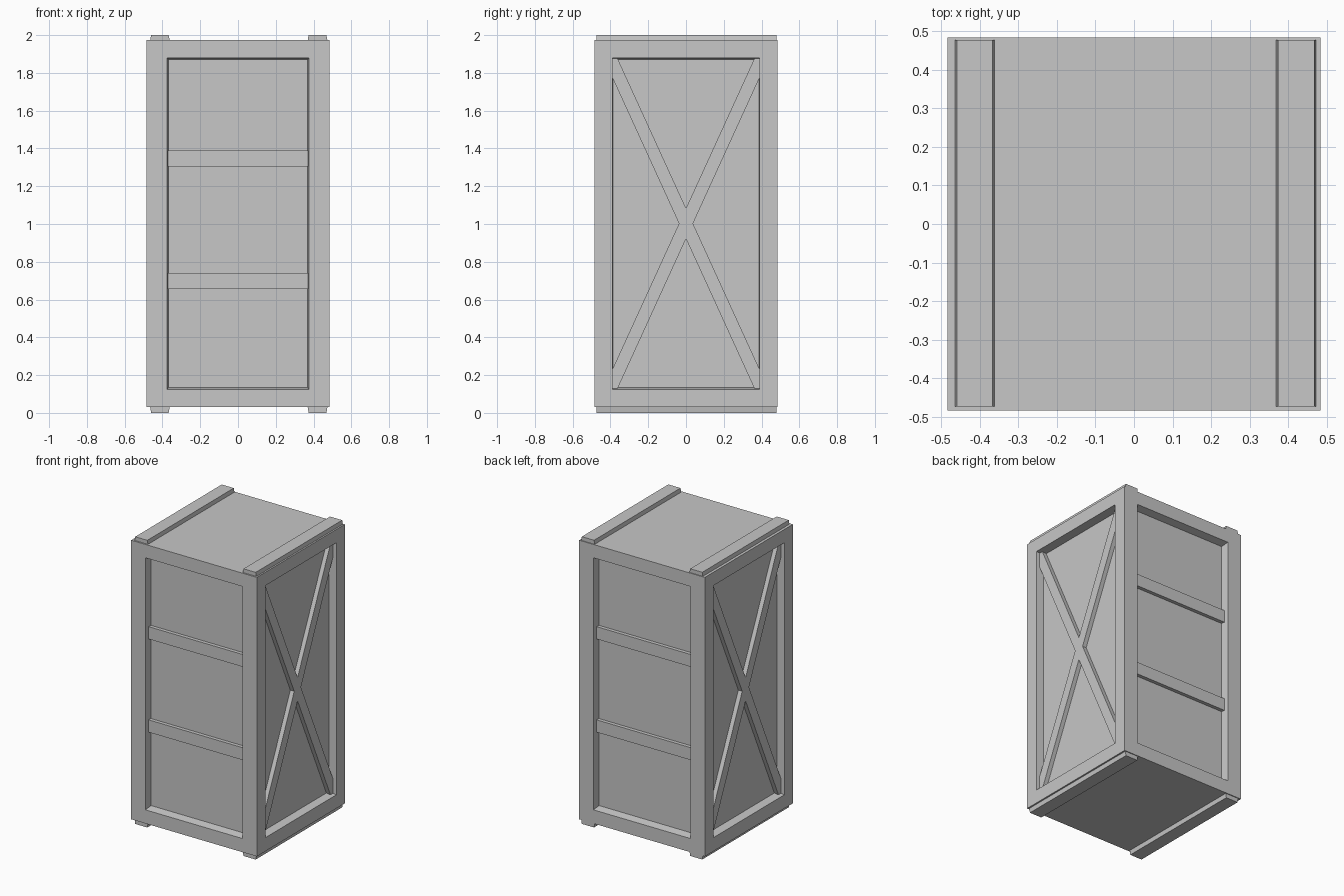
import bpy
import bmesh
import math
from mathutils import Matrix, Vector

cube = bpy.data.objects.get("Cube")
if cube:
    bpy.data.objects.remove(cube, do_unlink=True)

grey = bpy.data.materials.new("plain grey")
grey.use_nodes = True
colour = (0.57, 0.57, 0.57, 1)
grey.diffuse_color = colour
grey.node_tree.nodes["Principled BSDF"].inputs["Base Color"].default_value = colour

HALF = 0.484             # half width of the body
LOW, HIGH = 0.03, 1.973  # body bottom and top
OPEN_LOW, OPEN_HIGH = 0.125, 1.88
RECESS = 0.055
MID = (OPEN_LOW + OPEN_HIGH) / 2


def finish(name, bm):
    bmesh.ops.recalc_face_normals(bm, faces=bm.faces)
    mesh = bpy.data.meshes.new(name)
    bm.to_mesh(mesh)
    bm.free()
    mesh.materials.append(grey)
    obj = bpy.data.objects.new(name, mesh)
    bpy.context.collection.objects.link(obj)
    return obj


def prism(name, outline, depth, place):
    """Extrude a flat (u, v) outline by depth, then move it with a matrix."""
    bm = bmesh.new()
    face = bm.faces.new([bm.verts.new((u, v, 0)) for u, v in outline])
    grown = bmesh.ops.extrude_face_region(bm, geom=[face])["geom"]
    bmesh.ops.translate(bm, vec=(0, 0, depth),
                        verts=[g for g in grown if isinstance(g, bmesh.types.BMVert)])
    bm.transform(place)
    return finish(name, bm)


def side_place(angle, out):
    """Map u across, v up and w outward on the wall turned by angle."""
    upright = Matrix.Rotation(math.pi / 2, 4, "X")
    return Matrix.Rotation(angle, 4, "Z") @ Matrix.Translation((0, -out, 0)) @ upright


def body():
    """Box whose four walls each hold a slightly tapered recessed panel."""
    bm = bmesh.new()
    for z in (LOW, HIGH):
        bm.faces.new([bm.verts.new((sx * HALF, sy * HALF, z))
                      for sx, sy in ((-1, -1), (1, -1), (1, 1), (-1, 1))])
    for i in range(4):
        place = side_place(i * math.pi / 2, 0)
        half, slope = (0.375, 0.006) if i % 2 == 0 else (0.39, 0.004)
        drop = 0.01
        rings = []
        for w, u, lo, hi in ((HALF, HALF, LOW, HIGH),
                             (HALF, half, OPEN_LOW, OPEN_HIGH),
                             (HALF - RECESS, half - slope, OPEN_LOW + drop, OPEN_HIGH - drop)):
            corners = ((-u, lo), (u, lo), (u, hi), (-u, hi))
            rings.append([bm.verts.new(place @ Vector((a, b, w))) for a, b in corners])
        for outer, inner in zip(rings, rings[1:]):
            for k in range(4):
                n = (k + 1) % 4
                bm.faces.new((outer[k], outer[n], inner[n], inner[k]))
        bm.faces.new(rings[-1])
    bmesh.ops.remove_doubles(bm, verts=bm.verts, dist=0.0001)
    finish("crate_body", bm)


body()

# Horizontal slats on the front and back panels
for side, angle in (("front", 0), ("back", math.pi)):
    for level, z in (("lower", 0.698), ("upper", 1.347)):
        outline = [(-0.374, z - 0.043), (0.374, z - 0.043),
                   (0.374, z + 0.043), (-0.374, z + 0.043)]
        prism(f"{side}_{level}_slat", outline, 0.025, side_place(angle, HALF - RECESS))

# Crossed braces on the left and right panels, cut to fit the corners
for side, angle in (("left", math.pi / 2), ("right", -math.pi / 2)):
    u, top = 0.389, OPEN_HIGH - MID - 0.002
    corner_u, corner_v = 0.363, top - 0.105
    half_outline = [(corner_u, top), (u, top), (u, corner_v)]
    outline = half_outline + [(-a, -b) for a, b in half_outline]
    for lean, flip in (("rising", 1), ("falling", -1)):
        points = [(flip * a, MID + b) for a, b in outline]
        prism(f"{side}_{lean}_brace", points, 0.03, side_place(angle, HALF - RECESS))

# Tapered runners along the top and bottom
for side, x0, x1 in (("right", -0.465, -0.362), ("left", 0.369, 0.473)):
    t = 0.005
    for level, base, tip in (("top", HIGH, 2.0), ("bottom", LOW, 0.0)):
        outline = [(x0, base), (x1, base), (x1 - t, tip), (x0 + t, tip)]
        prism(f"{level}_{side}_runner", outline, 0.952, side_place(0, -0.478))
